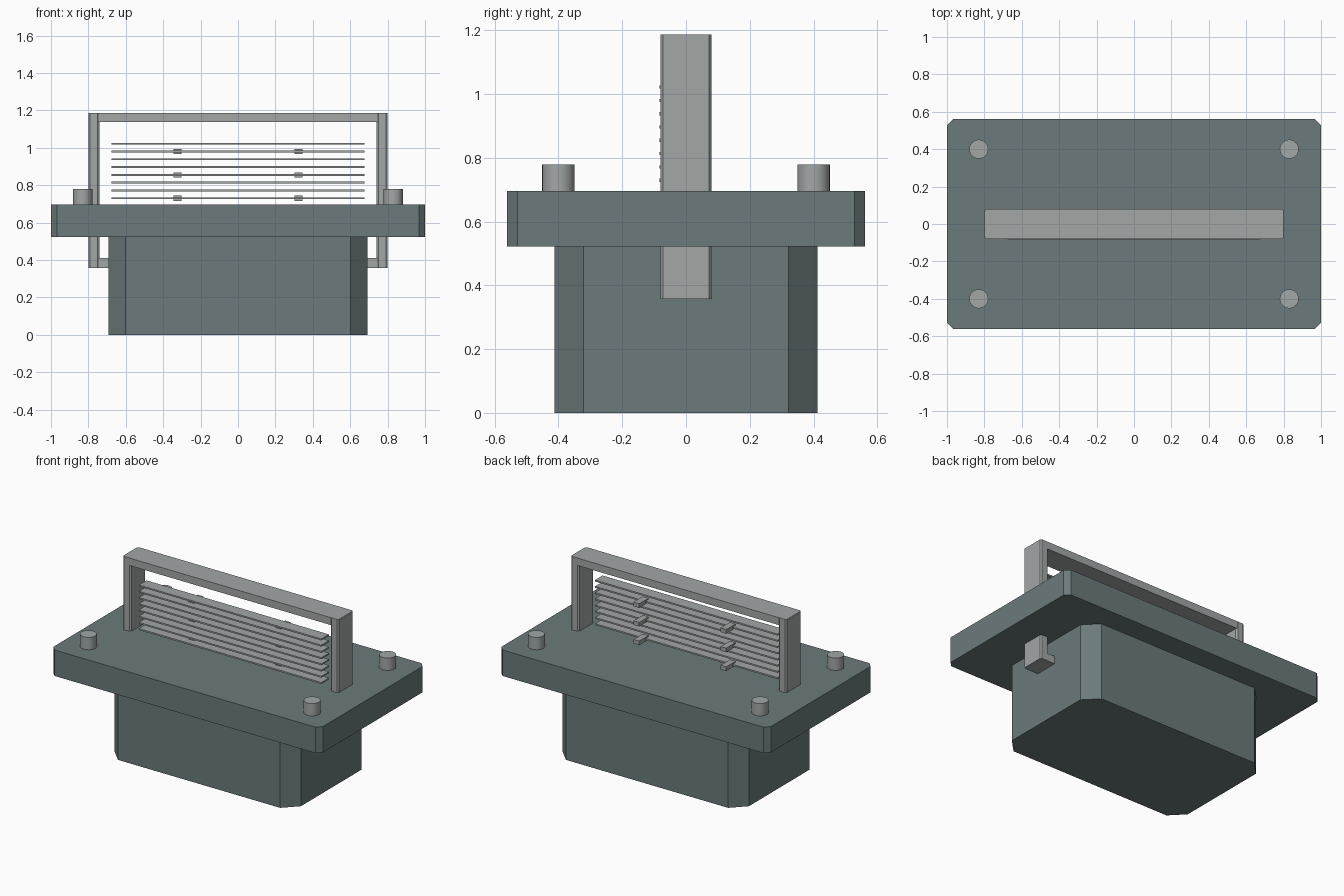
import bpy, bmesh

if "Cube" in bpy.data.objects:
    bpy.data.objects.remove(bpy.data.objects["Cube"])


def material(name, rgb):
    m = bpy.data.materials.new(name)
    m.diffuse_color = (*rgb, 1)
    m.use_nodes = True
    m.node_tree.nodes["Principled BSDF"].inputs["Base Color"].default_value = m.diffuse_color
    return m


body = material("slate", (0.15, 0.195, 0.2))
metal = material("pale_metal", (0.36, 0.385, 0.38))


def finish(name, bm, mat):
    bmesh.ops.recalc_face_normals(bm, faces=bm.faces)
    me = bpy.data.meshes.new(name)
    bm.to_mesh(me)
    bm.free()
    me.materials.append(mat)
    ob = bpy.data.objects.new(name, me)
    bpy.context.collection.objects.link(ob)
    return ob


def prism(name, x0, x1, y0, y1, z0, z1, mat, cx=0.0, cy=0.0):
    """Upright block whose four vertical edges are chamfered by cx, cy."""
    if cx:
        pts = [(x0 + cx, y0), (x1 - cx, y0), (x1, y0 + cy), (x1, y1 - cy),
               (x1 - cx, y1), (x0 + cx, y1), (x0, y1 - cy), (x0, y0 + cy)]
    else:
        pts = [(x0, y0), (x1, y0), (x1, y1), (x0, y1)]
    bm = bmesh.new()
    face = bm.faces.new([bm.verts.new((x, y, z0)) for x, y in pts])
    top = bmesh.ops.extrude_face_region(bm, geom=[face], use_keep_orig=True)
    verts = [v for v in top["geom"] if isinstance(v, bmesh.types.BMVert)]
    bmesh.ops.translate(bm, verts=verts, vec=(0, 0, z1 - z0))
    return finish(name, bm, mat)


# Lower housing and mounting plate
prism("housing", -0.692, 0.692, -0.413, 0.413, 0, 0.522, body, 0.09, 0.092)
prism("mounting_plate", -1, 1, -0.562, 0.562, 0.522, 0.696, body, 0.033, 0.033)

# Upright frame: two chamfered posts joined by top and bottom rails
for side, x0, x1 in (("left", -0.8, -0.74), ("right", 0.74, 0.8)):
    prism(side + "_post", x0, x1, -0.08, 0.08, 0.358, 1.187, metal, 0.01, 0.008)
for part, z0, z1 in (("bottom", 0.358, 0.41), ("top", 1.137, 1.187)):
    prism(part + "_rail", -0.748, 0.748, -0.08, 0.08, z0, z1, metal)

# Horizontal slats with two rows of rear clips
for i in range(8):
    z = 0.73 + i * 0.0417
    prism(f"slat_{i + 1}", -0.677, 0.677, -0.083, -0.003, z - 0.005, z + 0.005, metal)
    if i % 3 == 0:
        for x in (-0.323, 0.323):
            prism("slat_clip", x - 0.021, x + 0.021, -0.035, 0.065,
                  z - 0.014, z + 0.014, metal)

# Corner bolts
for x in (-0.83, 0.83):
    for y in (-0.4, 0.4):
        bpy.ops.mesh.primitive_cylinder_add(vertices=32, radius=0.051, depth=0.1,
                                            location=(x, y, 0.729))
        bolt = bpy.context.object
        bolt.name = "corner_bolt"
        bolt.data.materials.append(metal)
        bpy.ops.object.shade_smooth_by_angle()
